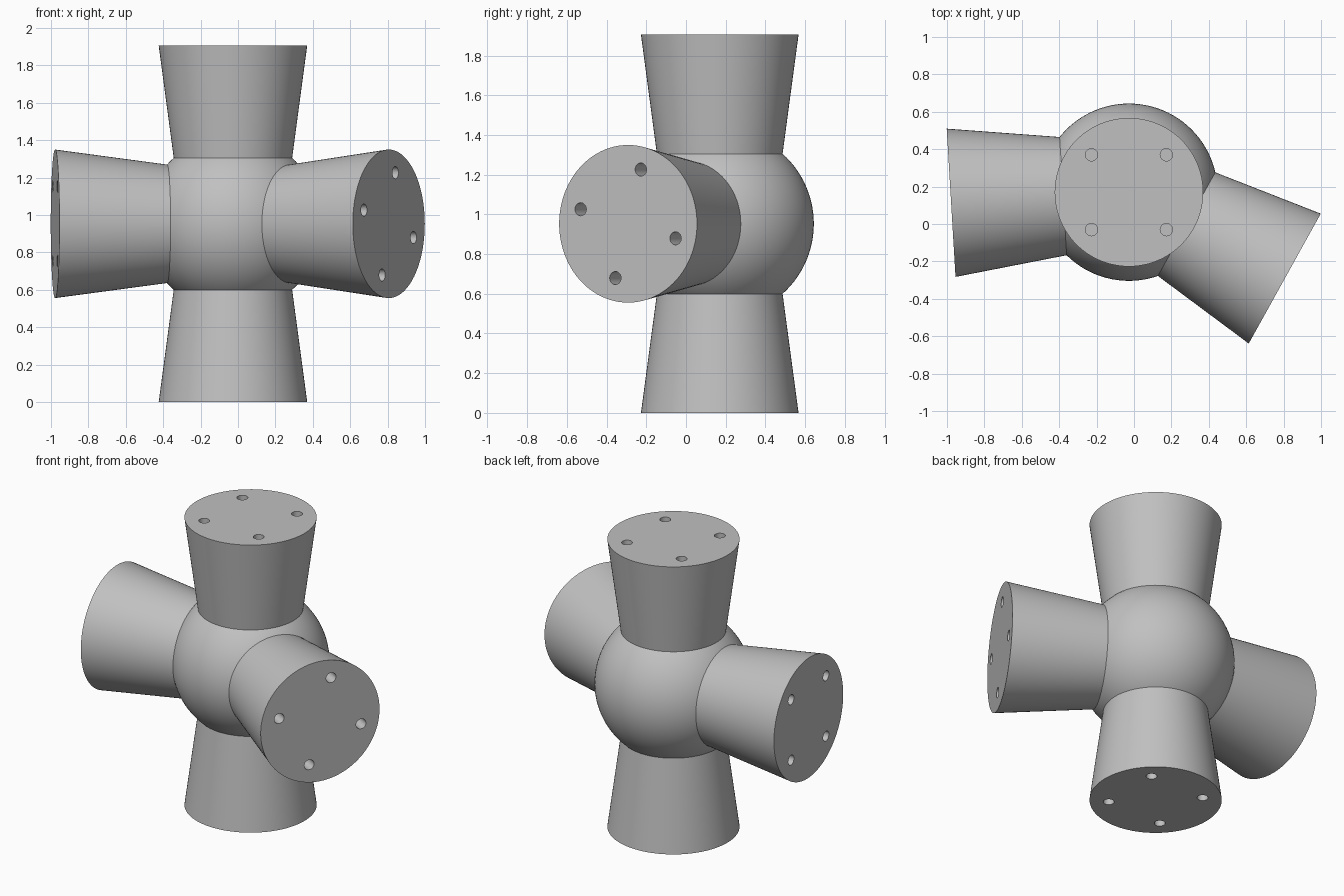
import bpy
import math
from mathutils import Matrix, Vector

if "Cube" in bpy.data.objects:
    bpy.data.objects.remove(bpy.data.objects["Cube"], do_unlink=True)

CENTRE = Vector((-0.027, 0.17, 0.9525))
HUB_R = 0.474
REACH = 0.9525        # hub centre to the outer face of an arm
START = 0.3           # arms begin inside the hub
END_R = 0.397
SLOPE = 0.134
HOLE_R, HOLE_RING, HOLE_DEPTH = 0.033, 0.283, 0.2

grey = bpy.data.materials.new("plain_grey")
grey.use_nodes = True
colour = (0.53, 0.53, 0.53, 1)
grey.diffuse_color = colour
grey.node_tree.nodes["Principled BSDF"].inputs["Base Color"].default_value = colour


def finish(obj, name):
    obj.name = name
    obj.data.materials.clear()
    obj.data.materials.append(grey)
    bpy.ops.object.select_all(action="DESELECT")
    obj.select_set(True)
    bpy.context.view_layer.objects.active = obj
    bpy.ops.object.shade_smooth_by_angle(angle=math.radians(30))


def drill(obj, x, y):
    """Cut one blind hole into the outer face of an arm lying along +z."""
    bpy.ops.mesh.primitive_cylinder_add(
        vertices=24, radius=HOLE_R, depth=2 * HOLE_DEPTH, location=(x, y, REACH))
    cutter = bpy.context.object
    cutter.hide_render = True
    bpy.context.view_layer.objects.active = obj
    mod = obj.modifiers.new("hole", "BOOLEAN")
    mod.operation = "DIFFERENCE"
    mod.solver = "EXACT"
    mod.object = cutter
    bpy.ops.object.modifier_apply(modifier=mod.name)
    bpy.data.objects.remove(cutter, do_unlink=True)


def arm(name, axis, side, first_hole):
    """Flared arm along axis; side is the direction hole angles start from."""
    length = REACH - START
    bpy.ops.mesh.primitive_cone_add(
        vertices=96, radius1=END_R - SLOPE * length, radius2=END_R,
        depth=length, location=(0, 0, START + length / 2))
    obj = bpy.context.object
    bpy.ops.object.transform_apply(location=True, rotation=False, scale=False)
    for i in range(4):
        a = math.radians(first_hole + 90 * i)
        drill(obj, HOLE_RING * math.cos(a), HOLE_RING * math.sin(a))
    frame = Matrix((side, axis.cross(side), axis)).transposed().to_4x4()
    obj.data.transform(Matrix.Translation(CENTRE) @ frame)
    finish(obj, name)


def level(degrees):
    a = math.radians(degrees)
    return Vector((math.cos(a), math.sin(a), 0))


# Central ball
bpy.ops.mesh.primitive_uv_sphere_add(
    segments=96, ring_count=48, radius=HUB_R, location=CENTRE)
finish(bpy.context.object, "hub_ball")

# Vertical arms
arm("top_arm", Vector((0, 0, 1)), Vector((1, 0, 0)), 45)
arm("bottom_arm", Vector((0, 0, -1)), Vector((1, 0, 0)), 45)

# Horizontal arms
arm("right_arm", level(183.4), level(273.4), 45)
arm("left_arm", level(-29), level(61), 75)
